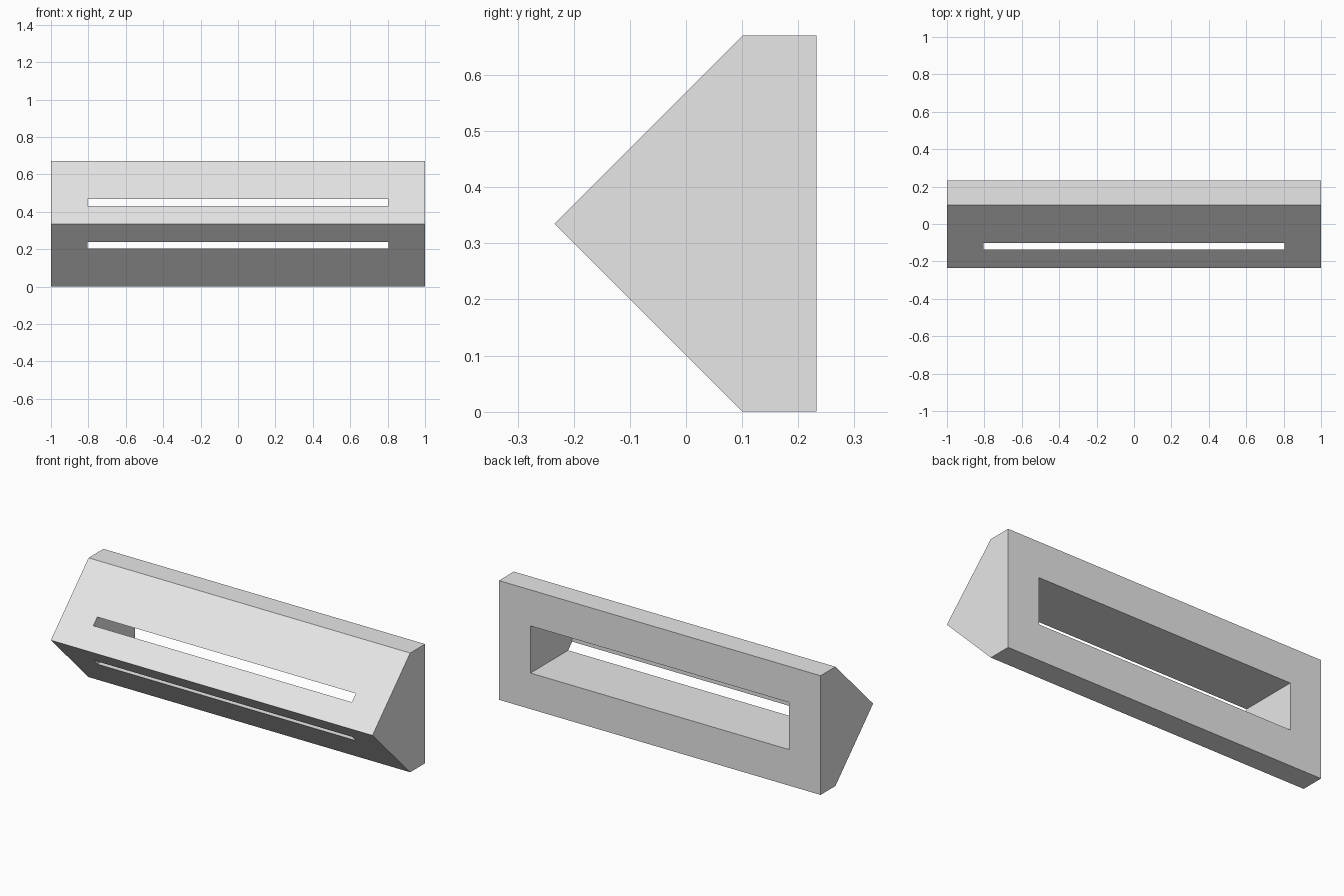
import bpy
import bmesh

# Remove the default cube
default = bpy.data.objects.get("Cube")
if default:
    bpy.data.objects.remove(default, do_unlink=True)

# Single plain grey finish
grey = bpy.data.materials.new("plain_grey")
grey.use_nodes = True
colour = (0.8, 0.8, 0.8, 1.0)
grey.diffuse_color = colour
grey.node_tree.nodes["Principled BSDF"].inputs["Base Color"].default_value = colour


def extrude_profile(name, profile, half_length):
    """Prism along x from a closed (y, z) outline."""
    bm = bmesh.new()
    face = bm.faces.new([bm.verts.new((-half_length, y, z)) for y, z in profile])
    result = bmesh.ops.extrude_face_region(bm, geom=[face])
    moved = [v for v in result["geom"] if isinstance(v, bmesh.types.BMVert)]
    bmesh.ops.translate(bm, verts=moved, vec=(2 * half_length, 0, 0))
    bmesh.ops.recalc_face_normals(bm, faces=bm.faces)
    mesh = bpy.data.meshes.new(name)
    bm.to_mesh(mesh)
    bm.free()
    mesh.materials.append(grey)
    obj = bpy.data.objects.new(name, mesh)
    bpy.context.collection.objects.link(obj)
    return obj


height = 0.67
middle = height / 2
front, shoulder, back = -0.234, 0.101, 0.233

# Wedge-fronted housing
housing = extrude_profile(
    "wedge_housing",
    [(front, middle), (shoulder, height), (back, height), (back, 0), (shoulder, 0)],
    1.0,
)

# Box pocket from the back; its front corners break through as two slots
pocket_half, pocket_front, pocket_back = 0.1325, -0.137, 0.4
low, high = middle - pocket_half, middle + pocket_half
pocket = extrude_profile(
    "pocket_cutter",
    [(pocket_front, low), (pocket_front, high), (pocket_back, high), (pocket_back, low)],
    0.804,
)

# Cut the pocket and bake the result
cut = housing.modifiers.new("pocket", "BOOLEAN")
cut.operation = "DIFFERENCE"
cut.solver = "EXACT"
cut.object = pocket
bpy.context.view_layer.update()
evaluated = housing.evaluated_get(bpy.context.evaluated_depsgraph_get())
baked = bpy.data.meshes.new_from_object(evaluated)
housing.modifiers.clear()
housing.data = baked
bpy.data.objects.remove(pocket, do_unlink=True)
